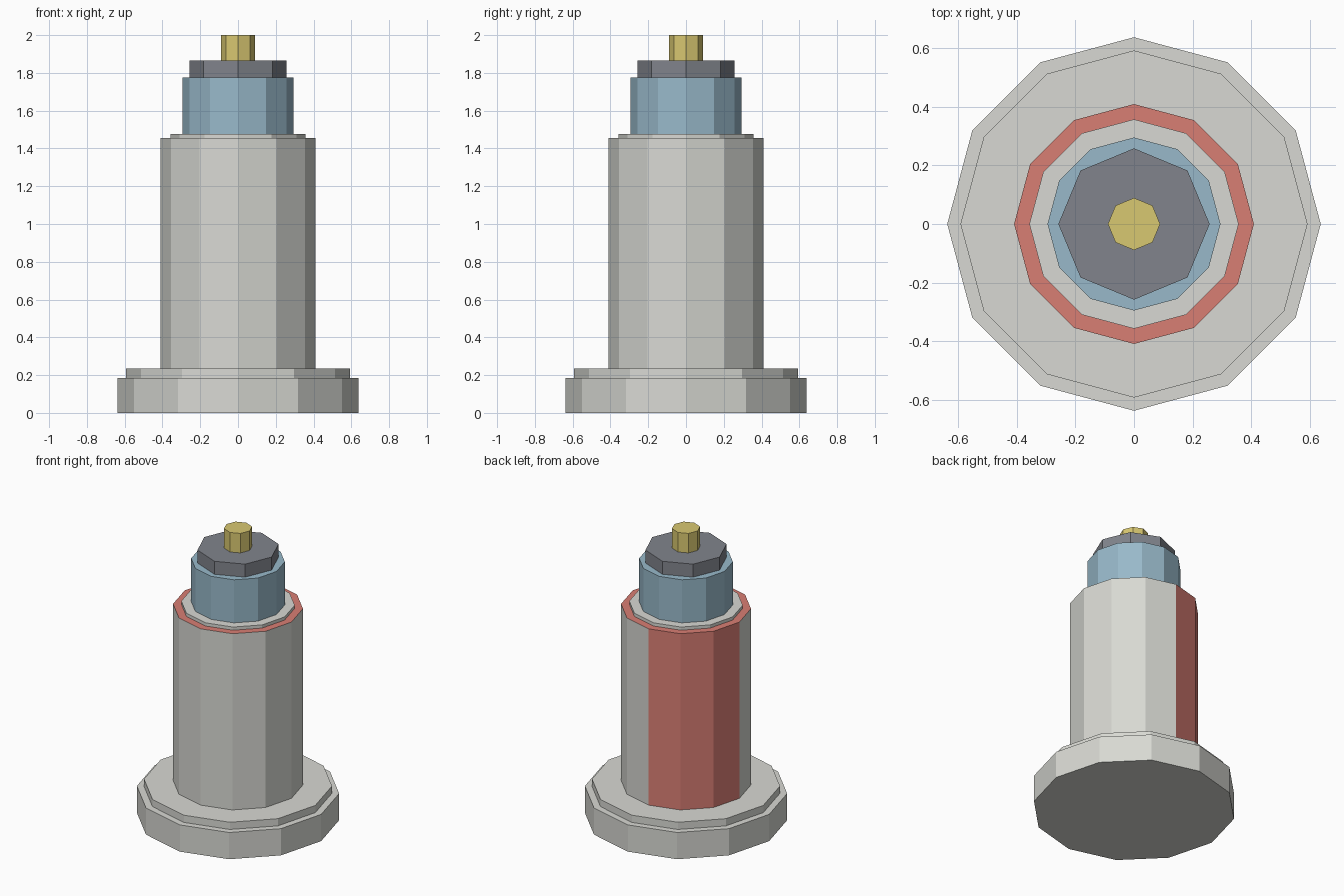
import bpy
from math import radians, cos, sin, tau

cube = bpy.data.objects.get("Cube")
if cube:
    bpy.data.objects.remove(cube, do_unlink=True)


def material(name, srgb):
    """Flat material from an 8-bit colour, converted to linear values."""
    colour = [((c / 255 + 0.055) / 1.055) ** 2.4 for c in srgb] + [1.0]
    mat = bpy.data.materials.new(name)
    mat.use_nodes = True
    mat.diffuse_color = colour
    mat.node_tree.nodes["Principled BSDF"].inputs["Base Color"].default_value = colour
    return mat


stone = material("pale_stone", (216, 217, 211))
red = material("faded_red", (217, 126, 116))
blue = material("glass_blue", (152, 185, 202))
slate = material("dark_slate", (129, 132, 140))
gold = material("brass", (217, 200, 113))


def prism(name, radius, bottom, top, sides, *mats):
    """Upright faceted prism with one corner pointing along +x."""
    verts = [(radius * cos(tau * i / sides), radius * sin(tau * i / sides), z)
             for z in (bottom, top) for i in range(sides)]
    faces = [(i, (i + 1) % sides, (i + 1) % sides + sides, i + sides)
             for i in range(sides)]
    faces += [tuple(reversed(range(sides))), tuple(range(sides, 2 * sides))]
    mesh = bpy.data.meshes.new(name)
    mesh.from_pydata(verts, [], faces)
    for mat in mats:
        mesh.materials.append(mat)
    obj = bpy.data.objects.new(name, mesh)
    bpy.context.collection.objects.link(obj)
    return obj


# Stepped foundation
prism("base_plinth", 0.637, 0.0, 0.185, 12, stone)
prism("base_step", 0.592, 0.185, 0.235, 12, stone)

# Tower: red gallery floor and a red back-left quarter of the wall
tower = prism("tower_body", 0.409, 0.235, 1.455, 12, stone, red)
for face in tower.data.polygons:
    is_top = face.normal.z > 0.5
    is_back_left = face.normal.x < -0.1 and face.normal.y > 0.1
    face.material_index = int(is_top or is_back_left)

# Lantern room, roof and finial
prism("gallery_collar", 0.357, 1.455, 1.477, 12, stone)
prism("lantern_room", 0.295, 1.477, 1.775, 12, blue)
prism("roof_cap", 0.258, 1.775, 1.865, 8, slate)
prism("finial", 0.089, 1.865, 2.0, 8, gold)
